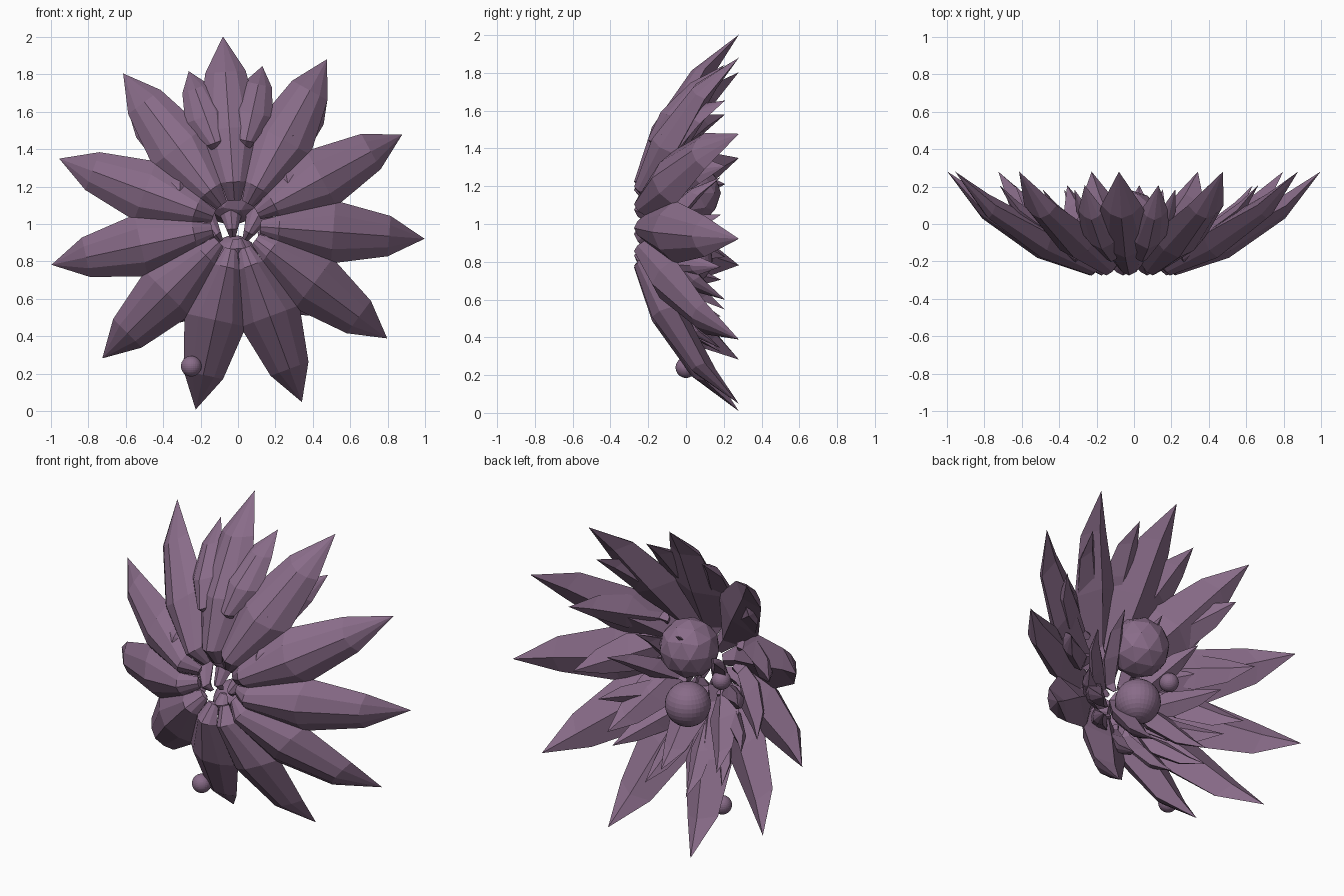
import bpy, bmesh, math
from mathutils import Vector

if "Cube" in bpy.data.objects:
    bpy.data.objects.remove(bpy.data.objects["Cube"])

mat = bpy.data.materials.new("dusty_purple")
mat.diffuse_color = (0.25, 0.15, 0.25, 1)
mat.use_nodes = True
mat.node_tree.nodes["Principled BSDF"].inputs["Base Color"].default_value = mat.diffuse_color

# Petal stations: radius, half width, outer ridge y, side edge y, inner ridge y
STATIONS = [
    (0.13, 0.035, -0.20, -0.185, -0.17),
    (0.23, 0.068, -0.275, -0.22, -0.15),
    (0.52, 0.168, -0.18, -0.06, 0.01),
    (0.82, 0.108, 0.03, 0.10, 0.16),
]
TIP = (1.01, 0.28)


def finish(bm, name, location):
    bmesh.ops.recalc_face_normals(bm, faces=bm.faces[:])
    mesh = bpy.data.meshes.new(name)
    bm.to_mesh(mesh)
    bm.free()
    mesh.materials.append(mat)
    obj = bpy.data.objects.new(name, mesh)
    obj.location = location
    bpy.context.collection.objects.link(obj)
    return obj


def add_petal(bm, angle, r0, r1, wide, deep):
    """Closed, pointed petal with a blunt base, radiating in the xz plane."""
    out = Vector((math.cos(angle), 0, math.sin(angle)))
    side = Vector((-math.sin(angle), 0, math.cos(angle)))

    def point(r, s, y):
        r = r0 + (r - 0.13) / (TIP[0] - 0.13) * (r1 - r0)
        return bm.verts.new(out * r + side * s * wide + Vector((0, y * deep, 0)))

    rings = []
    for r, w, yo, ys, yi in STATIONS:
        ym = yo + 0.33 * (ys - yo)
        section = [(0, yo), (0.55 * w, ym), (w, ys), (0, yi), (-w, ys), (-0.55 * w, ym)]
        rings.append([point(r, s, y) for s, y in section])
    tip = point(TIP[0], 0, TIP[1])
    bm.faces.new(rings[0])
    for a, b in zip(rings, rings[1:]):
        for i in range(6):
            j = (i + 1) % 6
            bm.faces.new((a[i], a[j], b[j], b[i]))
    for i in range(6):
        bm.faces.new((rings[-1][i], rings[-1][(i + 1) % 6], tip))


def petal_ring(name, center, start, r0, r1, wide, deep, count=11):
    bm = bmesh.new()
    for k in range(count):
        add_petal(bm, math.radians(start) + k * math.tau / count, r0, r1, wide, deep)
    return finish(bm, name, center)


def ball(name, center, radius, faceted=False):
    bm = bmesh.new()
    if faceted:
        bmesh.ops.create_icosphere(bm, subdivisions=2, radius=radius)
    else:
        bmesh.ops.create_uvsphere(bm, u_segments=32, v_segments=16, radius=radius)
    return finish(bm, name, center)


# Three nested rings of petals
petal_ring("outer_petals", (-0.01, 0, 0.995), 94, 0.13, 1.01, 1.0, 1.0)
petal_ring("middle_petals", (-0.02, 0, 1.16), 77.6, 0.24, 0.70, 0.68, 0.74)
petal_ring("inner_petals", (-0.02, 0, 0.81), 94, 0.12, 0.50, 0.45, 0.66)

# Flower heart and loose beads
ball("faceted_heart", (-0.03, 0.01, 1.165), 0.175, True)
ball("round_heart", (-0.02, 0.01, 0.81), 0.13)
ball("upper_bead", (-0.25, 0.01, 1.02), 0.055)
ball("lower_bead", (-0.25, 0.0, 0.24), 0.055)
